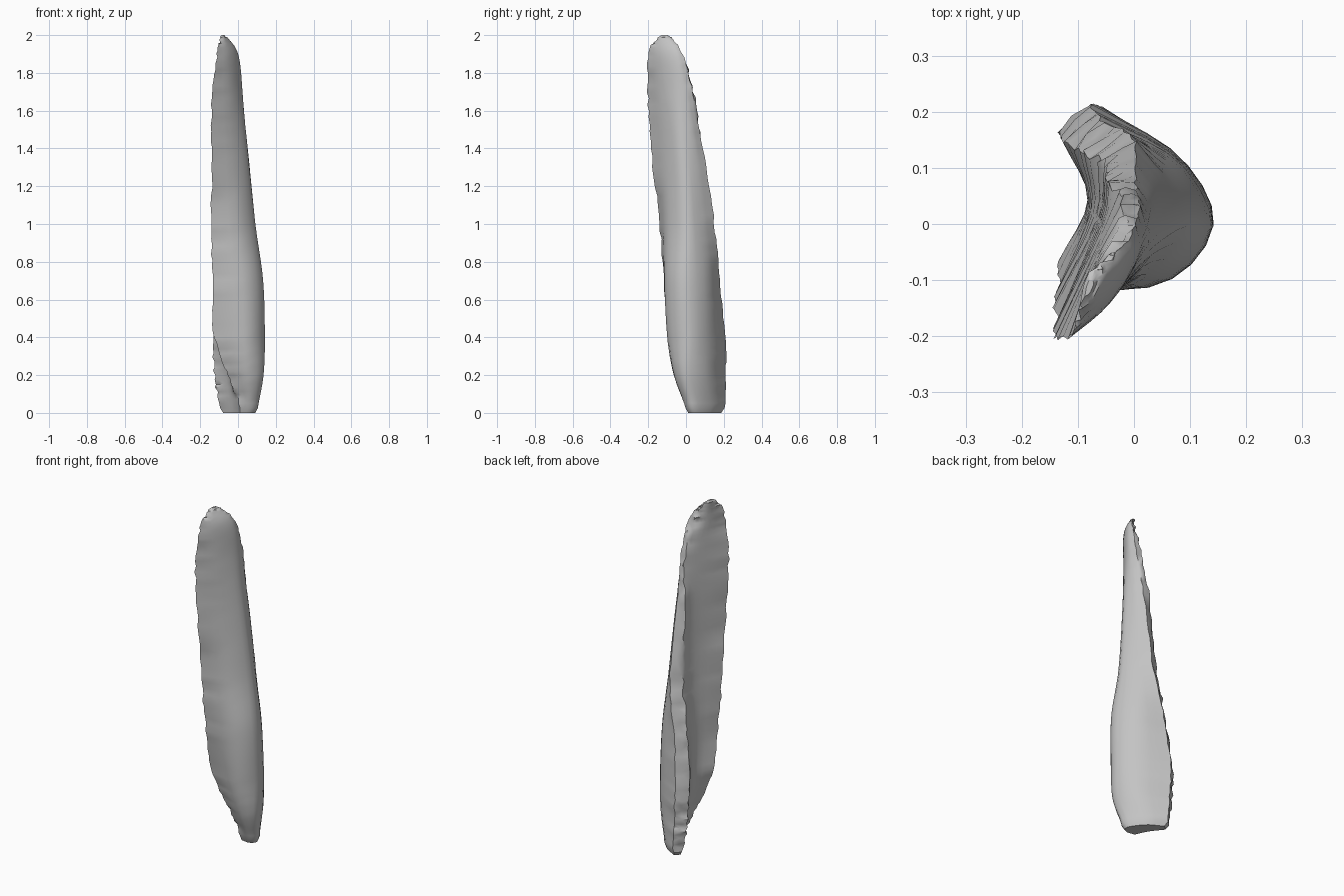
import bpy, bmesh, random
from mathutils import Vector

random.seed(4)
cube = bpy.data.objects.get("Cube")
if cube:
    bpy.data.objects.remove(cube)

# Cross-sections: height, then front_edge, three outer points, back_edge,
# back_edge_inside and groove, each as x, y
SECTIONS = [
    (.03, .015, .01, .075, 0, .105, .045, .035, .145, -.06, .207, -.1, .17, -.03, .09),
    (.2, -.05, -.02, .055, -.065, .135, -.005, .08, .12, -.07, .21, -.125, .165, -.05, .07),
    (.4, -.125, -.065, .05, -.097, .142, 0, .08, .12, -.075, .208, -.135, .155, -.08, .05),
    (.7, -.135, -.115, .045, -.108, .133, -.01, .075, .11, -.05, .18, -.1, .13, -.08, .028),
    (1, -.14, -.14, .01, -.1, .092, -.005, .06, .08, 0, .15, -.06, .115, -.068, .012),
    (1.4, -.14, -.185, -.02, -.11, .048, -.03, .038, .04, 0, .09, -.045, .075, -.06, 0),
    (1.7, -.135, -.203, -.042, -.135, .01, -.065, .024, -.01, .012, .035, -.02, .04, -.06, -.035),
    (1.9, -.11, -.2, -.055, -.152, -.018, -.1, 0, -.05, -.005, -.02, -.03, -.03, -.075, -.09),
    (2, -.095, -.14, -.08, -.135, -.07, -.115, -.065, -.1, -.065, -.085, -.075, -.085, -.09, -.11),
]
LEVELS = 64


def spline(points, t):
    """Smooth curve through the points, t from 0 to 1."""
    u = t * (len(points) - 1)
    i = min(int(u), len(points) - 2)
    f = u - i
    b, c = points[i], points[i + 1]
    a = points[i - 1] if i else b * 2 - c
    d = points[i + 2] if i + 2 < len(points) else c * 2 - b
    return (b * 2 + (c - a) * f + (a * 2 - b * 5 + c * 4 - d) * f ** 2
            + (b * 3 - a - c * 3 + d) * f ** 3) / 2


def rail(k):
    return [Vector((s[1 + 2 * k], s[2 + 2 * k], s[0])) for s in SECTIONS]


def chip(p, amount):
    """Roughen a broken edge."""
    return p + Vector([random.uniform(-amount, amount) for _ in "xyz"])


rails = [rail(k) for k in range(7)]


def section(t):
    """One closed ring: smooth outside, broken back edge, hollow inside."""
    front, low, mid, high, back, inner, groove = [spline(r, t) for r in rails]
    front, back, inner = chip(front, .006), chip(back, .004), chip(inner, .007)
    outside = [spline([front, low, mid, high, back], i / 14) for i in range(15)]
    lip = chip((back + inner) / 2, .006)
    inside = [spline([inner, groove, front], i / 8) for i in range(8)]
    return outside + [lip] + inside


def squeeze(points, factor, z):
    """A smaller copy of a ring, for rounding an end."""
    c = sum(points, Vector()) / len(points)
    return [Vector((c.x + (p.x - c.x) * factor, c.y + (p.y - c.y) * factor, z))
            for p in points]


# Splinter: loft the rings and close both ends
rings = [section(i / LEVELS) for i in range(LEVELS + 1)]
rings[0] = squeeze(rings[0], 1, .025)
rings[-1] = squeeze(rings[-1], 1, 1.99)
rings = [squeeze(rings[0], .85, 0)] + rings + [squeeze(rings[-1], .5, 2)]

bm = bmesh.new()
loops = [[bm.verts.new(p) for p in ring] for ring in rings]
for lower, upper in zip(loops, loops[1:]):
    for i in range(len(lower)):
        bm.faces.new((lower[i - 1], lower[i], upper[i], upper[i - 1]))
bm.faces.new(loops[0][::-1])
bm.faces.new(loops[-1])
bmesh.ops.triangulate(bm, faces=bm.faces[:])
bmesh.ops.recalc_face_normals(bm, faces=bm.faces[:])
mesh = bpy.data.meshes.new("bone_splinter")
bm.to_mesh(mesh)
bm.free()
splinter = bpy.data.objects.new("bone_splinter", mesh)
bpy.context.collection.objects.link(splinter)

# Plain grey
grey = bpy.data.materials.new("plain_grey")
grey.use_nodes = True
colour = (.55, .55, .55, 1)
grey.diffuse_color = colour
grey.node_tree.nodes["Principled BSDF"].inputs["Base Color"].default_value = colour
mesh.materials.append(grey)

bpy.context.view_layer.objects.active = splinter
splinter.select_set(True)
bpy.ops.object.shade_smooth_by_angle(angle=.75)
